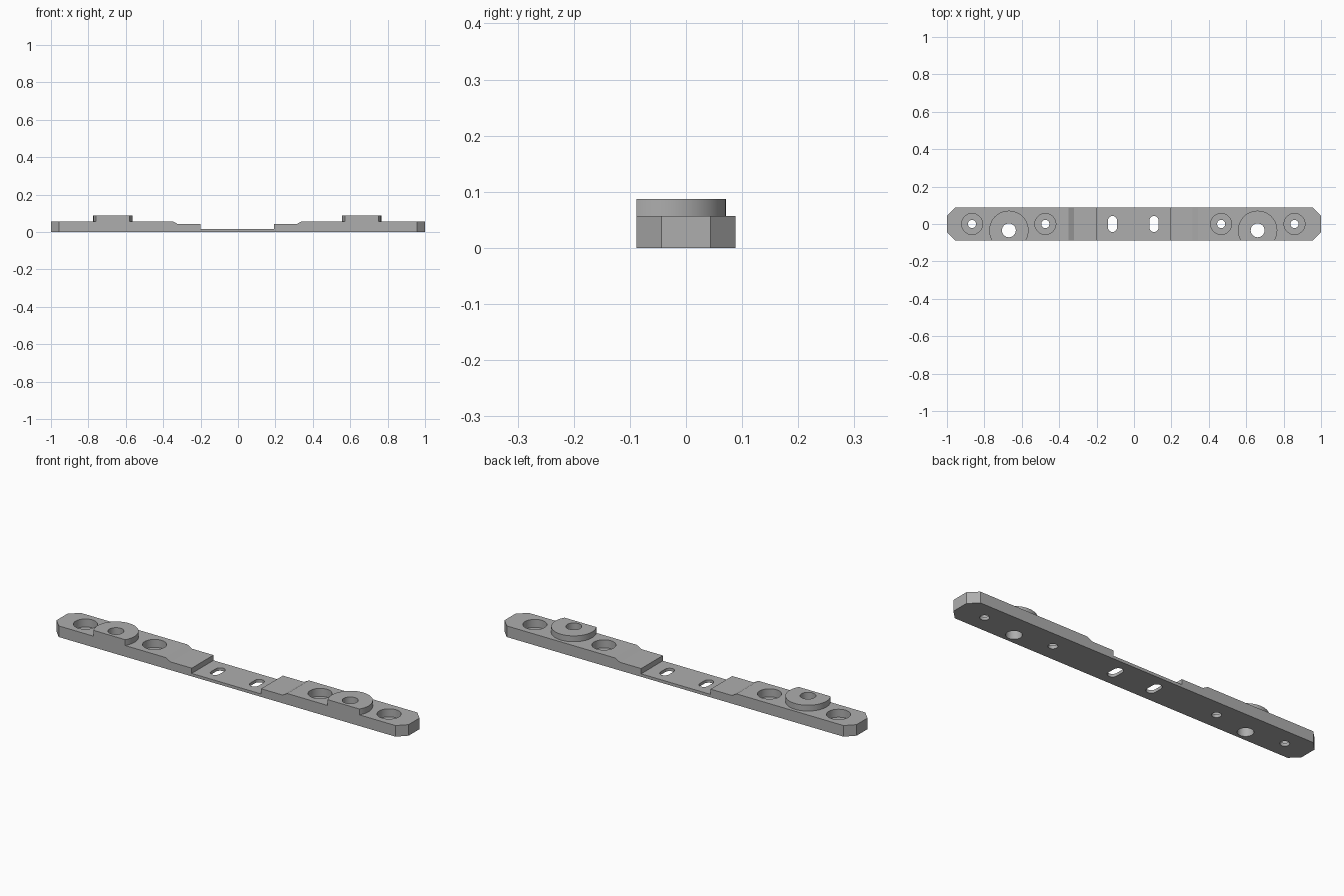
import bpy, bmesh
from math import cos, sin, pi, asin

cube = bpy.data.objects.get("Cube")
if cube:
    bpy.data.objects.remove(cube)

WIDTH, TOP, BOSS_TOP = 0.088, 0.057, 0.087
BORE_FLOOR = 0.016
MID = -0.004               # centre of the hole pattern along the bar
BOSS_Y, BOSS_R = -0.034, 0.105

grey = bpy.data.materials.new("metal grey")
grey.use_nodes = True
colour = (0.42, 0.42, 0.42, 1)
grey.diffuse_color = colour
grey.node_tree.nodes["Principled BSDF"].inputs["Base Color"].default_value = colour


def prism(name, points, direction):
    """Extrude a closed outline of 3D points along a direction."""
    bm = bmesh.new()
    face = bm.faces.new([bm.verts.new(p) for p in points])
    out = bmesh.ops.extrude_face_region(bm, geom=[face])
    verts = [g for g in out["geom"] if isinstance(g, bmesh.types.BMVert)]
    bmesh.ops.translate(bm, verts=verts, vec=direction)
    bmesh.ops.recalc_face_normals(bm, faces=bm.faces)
    mesh = bpy.data.meshes.new(name)
    bm.to_mesh(mesh)
    bm.free()
    mesh.materials.append(grey)
    obj = bpy.data.objects.new(name, mesh)
    bpy.context.collection.objects.link(obj)
    return obj


def arc(x, y, z, r, start=0.0, end=2 * pi, n=48):
    steps = n if end - start >= 2 * pi else n + 1
    angles = [start + (end - start) * i / n for i in range(steps)]
    return [(x + r * cos(a), y + r * sin(a), z) for a in angles]


def cutter(name, points, height=0.2):
    obj = prism(name, points, (0, 0, height))
    obj.hide_render = True
    return obj


def carve(obj, cutters):
    """Cut the holes and bake the result."""
    for c in cutters:
        mod = obj.modifiers.new("hole", "BOOLEAN")
        mod.operation, mod.solver, mod.object = "DIFFERENCE", "EXACT", c
    graph = bpy.context.evaluated_depsgraph_get()
    mesh = bpy.data.meshes.new_from_object(obj.evaluated_get(graph))
    obj.modifiers.clear()
    obj.data = mesh


# Bar: stepped side profile, with the four upright end edges chamfered
half = [(0.197, 0.015), (0.197, 0.042), (0.318, 0.042), (0.345, TOP)]
profile = [(-1, 0), (-1, TOP)]
profile += [(MID - x, z) for x, z in reversed(half)]
profile += [(MID + x, z) for x, z in half]
profile += [(1, TOP), (1, 0)]
bar = prism("bar", [(x, -WIDTH, z) for x, z in profile], (0, 2 * WIDTH, 0))
bm = bmesh.new()
bm.from_mesh(bar.data)
ends = [e for e in bm.edges if all(abs(v.co.x) > 0.999 for v in e.verts)
        and abs(e.verts[0].co.z - e.verts[1].co.z) > 0.01]
bmesh.ops.bevel(bm, geom=ends, offset=0.044, segments=1, affect="EDGES")
bm.to_mesh(bar.data)
bm.free()

# Holes, bosses and slots, repeated on both sides
cutters, bosses = [], []
for side, label in ((1, "left"), (-1, "right")):
    # Counterbored screw holes
    for offset in (0.470, 0.862):
        x = MID + side * offset
        cutters.append(cutter("counterbore", arc(x, 0, BORE_FLOOR, 0.056)))
        cutters.append(cutter("screw_hole", arc(x, 0, -0.1, 0.022, n=32)))
    # Slots across the thin middle
    x = MID + side * 0.111
    slot = arc(x, 0.019, -0.1, 0.024, 0, pi, 16) + arc(x, -0.019, -0.1, 0.024, pi, 2 * pi - 1e-6, 16)
    cutters.append(cutter("slot", slot))
    # Round boss trimmed flush with the front of the bar
    x = MID + side * 0.665
    trim = asin((WIDTH + BOSS_Y) / BOSS_R)
    boss = prism(label + "_boss", arc(x, BOSS_Y, TOP, BOSS_R, -trim, pi + trim, 64),
                 (0, 0, BOSS_TOP - TOP))
    hole = cutter("boss_hole", arc(x, BOSS_Y, -0.1, 0.037), 0.3)
    carve(boss, [hole])
    cutters.append(hole)
    bosses.append(boss)
carve(bar, cutters)

for c in cutters:
    bpy.data.objects.remove(c)

# Smooth the round walls, keep edges sharp
bpy.ops.object.select_all(action="DESELECT")
for obj in [bar] + bosses:
    obj.select_set(True)
bpy.context.view_layer.objects.active = bar
bpy.ops.object.shade_smooth_by_angle(angle=pi / 9)
